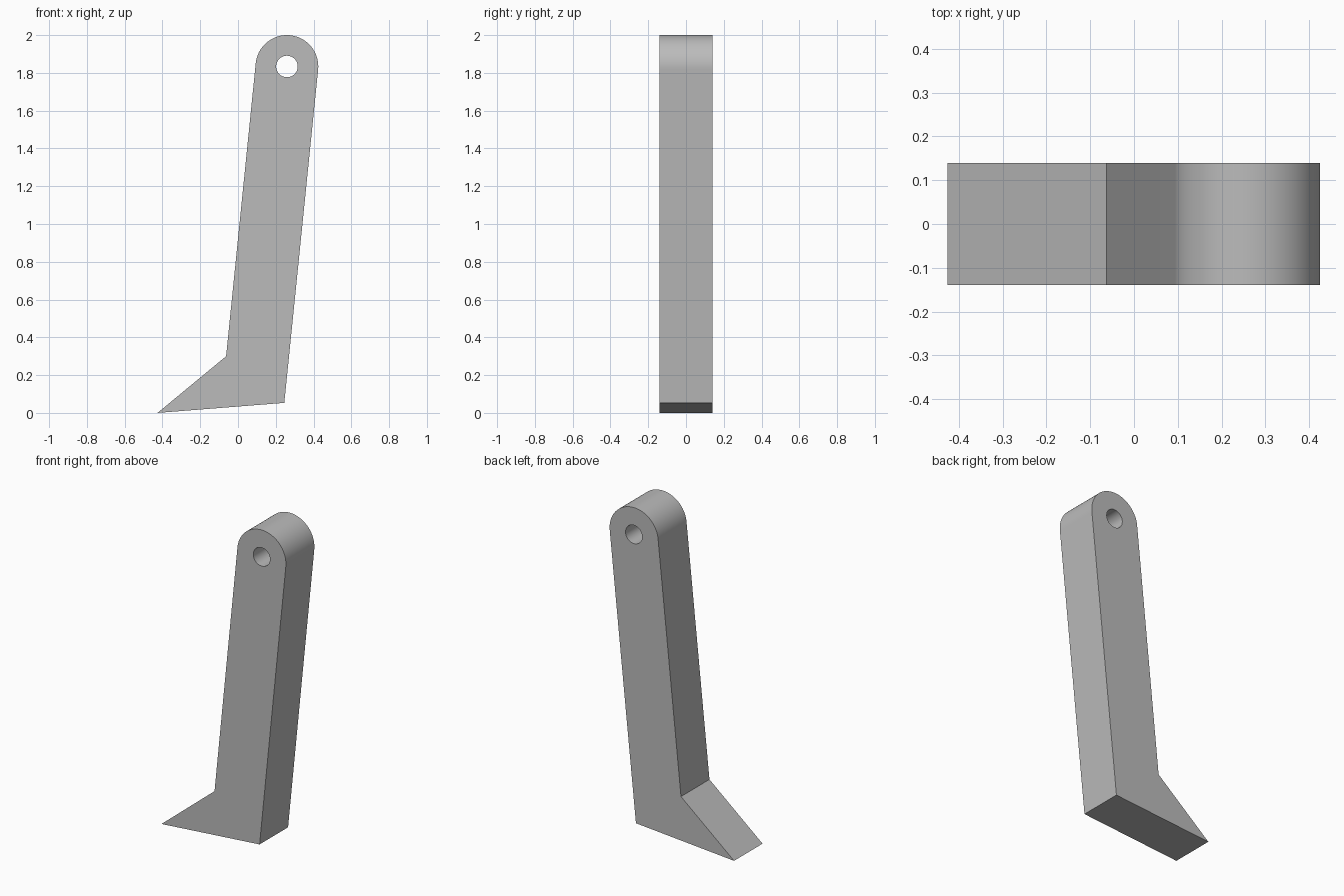
import bpy
import bmesh
from math import cos, sin, pi, atan
from mathutils import Vector

cube = bpy.data.objects.get("Cube")
if cube:
    bpy.data.objects.remove(cube, do_unlink=True)

HALF_DEPTH = 0.139
CENTRE = (0.259, 1.834)
LEAN = atan(0.1)          # tilt of the arm from vertical


def arc(radius, start, end, steps):
    """Points (x, z) around the pivot centre."""
    return [(CENTRE[0] + radius * cos(start + (end - start) * i / steps),
             CENTRE[1] + radius * sin(start + (end - start) * i / steps))
            for i in range(steps + 1)]


def add_loop(bm, points):
    verts = [bm.verts.new((x, -HALF_DEPTH, z)) for x, z in points]
    return [bm.edges.new((v, verts[i - 1])) for i, v in enumerate(verts)]


# Side profile: pointed foot, leaning arm, rounded head, pivot hole
foot = [(-0.063, 0.3), (-0.426, 0.0), (0.245, 0.053)]
head = arc(0.166, -LEAN, pi - LEAN, 48)
hole = arc(0.057, 0, 2 * pi, 48)[:-1]

bm = bmesh.new()
edges = add_loop(bm, foot + head) + add_loop(bm, hole)
bmesh.ops.triangle_fill(bm, edges=edges, use_beauty=True,
                        use_dissolve=False, normal=(0, -1, 0))

# Thicken the profile from front to back
result = bmesh.ops.extrude_face_region(bm, geom=bm.faces[:], use_keep_orig=True)
moved = [g for g in result["geom"] if isinstance(g, bmesh.types.BMVert)]
bmesh.ops.translate(bm, verts=moved, vec=Vector((0, 2 * HALF_DEPTH, 0)))
bmesh.ops.recalc_face_normals(bm, faces=bm.faces[:])

mesh = bpy.data.meshes.new("lever_arm")
bm.to_mesh(mesh)
bm.free()
arm = bpy.data.objects.new("lever_arm", mesh)
bpy.context.collection.objects.link(arm)

# Plain grey material
grey = bpy.data.materials.new("plain_grey")
grey.use_nodes = True
colour = (0.5, 0.5, 0.5, 1)
grey.diffuse_color = colour
grey.node_tree.nodes["Principled BSDF"].inputs["Base Color"].default_value = colour
mesh.materials.append(grey)

# Smooth the round surfaces, keep the edges crisp
bpy.ops.object.select_all(action="DESELECT")
arm.select_set(True)
bpy.context.view_layer.objects.active = arm
bpy.ops.object.shade_smooth_by_angle(angle=pi / 6)
